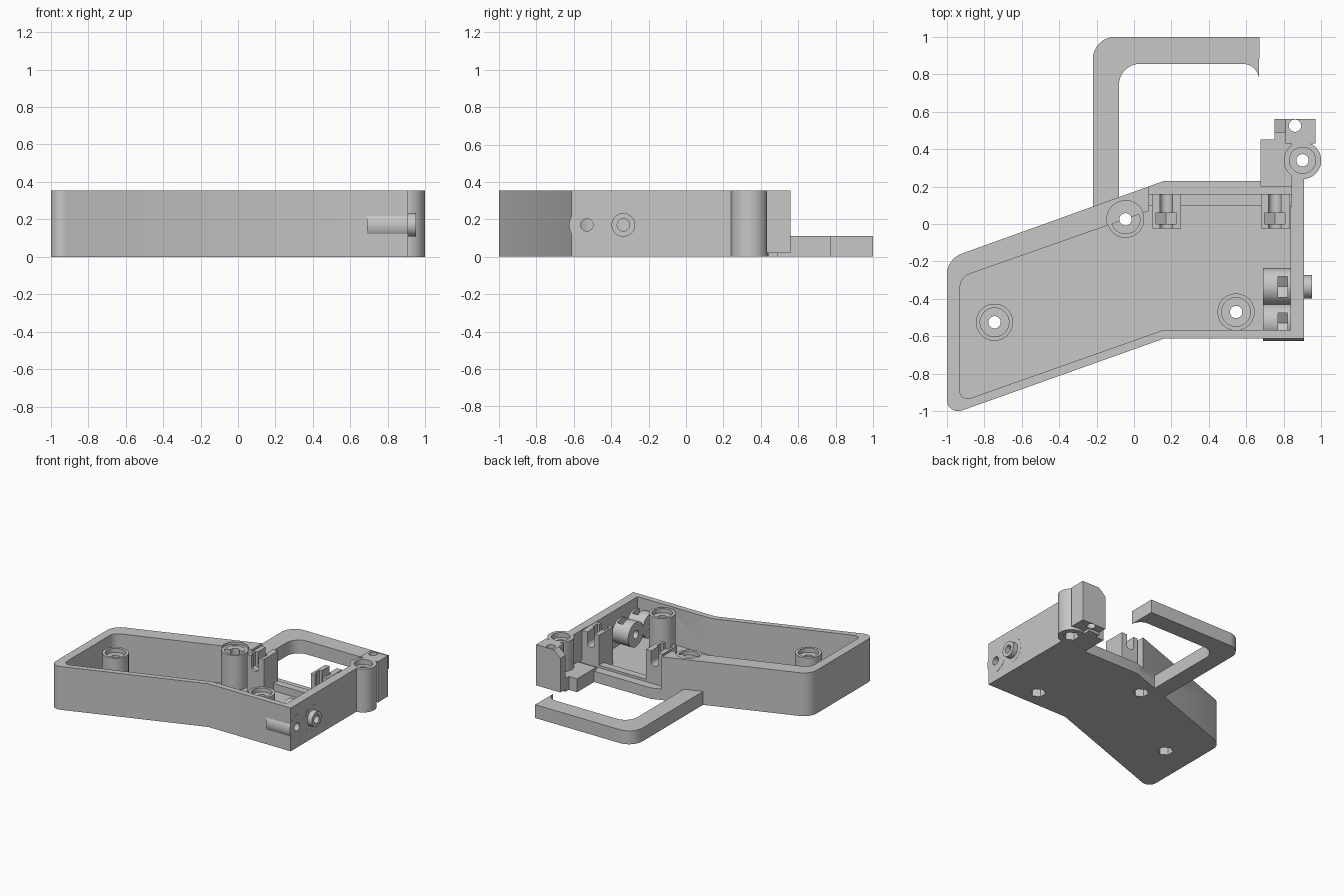
import bpy, bmesh, math
from mathutils import Matrix, Vector

if "Cube" in bpy.data.objects:
    bpy.data.objects.remove(bpy.data.objects["Cube"])

grey = bpy.data.materials.new("plain_grey")
grey.use_nodes = True
COLOUR = (0.57, 0.57, 0.57, 1)
grey.diffuse_color = COLOUR
grey.node_tree.nodes["Principled BSDF"].inputs["Base Color"].default_value = COLOUR

HEIGHT, FLOOR, POST_TOP, HOLE = 0.355, 0.05, 0.335, 0.033
QUARTER = math.pi / 2
TURN = {"z": Matrix.Identity(4),
        "y": Matrix.Rotation(QUARTER, 4, "X"),
        "x": Matrix.Rotation(QUARTER, 4, "Z") @ Matrix.Rotation(QUARTER, 4, "X")}
parts = []


def finish(name, bm, keep=True):
    bmesh.ops.recalc_face_normals(bm, faces=bm.faces)
    mesh = bpy.data.meshes.new(name)
    bm.to_mesh(mesh)
    bm.free()
    mesh.materials.append(grey)
    obj = bpy.data.objects.new(name, mesh)
    bpy.context.collection.objects.link(obj)
    if keep:
        parts.append(obj)
    else:
        obj.hide_render = True
    return obj


def rounded(points, steps=8):
    """Fillet each (x, y, radius) corner of an outline."""
    out = []
    for i, item in enumerate(points):
        p = Vector(item[:2])
        if len(item) == 2:
            out.append(p)
            continue
        r = item[2]
        a = (Vector(points[i - 1][:2]) - p).normalized()
        b = (Vector(points[(i + 1) % len(points)][:2]) - p).normalized()
        half = a.angle(b) / 2
        mid = (a + b).normalized()
        centre = p + mid * (r / math.sin(half))
        start = p + a * (r / math.tan(half)) - centre
        end = p + b * (r / math.tan(half)) - centre
        for k in range(steps + 1):
            ray = start.lerp(end, k / steps)
            out.append(centre + ray.normalized() * r)
    return out


def prism(name, points, low, high, along="z", keep=True):
    bm = bmesh.new()
    place = (lambda p: (p[0], p[1], low)) if along == "z" else (lambda p: (p[0], low, p[1]))
    face = bm.faces.new([bm.verts.new(place(p)) for p in rounded(points)])
    ext = bmesh.ops.extrude_face_region(bm, geom=[face])
    depth = high - low
    shift = (0, 0, depth) if along == "z" else (0, depth, 0)
    bmesh.ops.translate(bm, vec=shift, verts=[g for g in ext["geom"] if isinstance(g, bmesh.types.BMVert)])
    return finish(name, bm, keep)


def box(name, x, y, z, keep=True):
    return prism(name, [(x[0], y[0]), (x[1], y[0]), (x[1], y[1]), (x[0], y[1])], z[0], z[1], keep=keep)


def rod(name, centre, r, low, high, along="z", sides=40, keep=True):
    """Cylinder along an axis; centre gives the other two coordinates in order."""
    spot = list(centre)
    spot.insert("xyz".index(along), (low + high) / 2)
    bm = bmesh.new()
    bmesh.ops.create_cone(bm, cap_ends=True, segments=sides, radius1=r, radius2=r, depth=high - low,
                          matrix=Matrix.Translation(spot) @ TURN[along])
    return finish(name, bm, keep)


def cut(targets, cutter):
    for obj in targets:
        mod = obj.modifiers.new("cut", "BOOLEAN")
        mod.operation, mod.solver, mod.object = "DIFFERENCE", "EXACT", cutter
        bpy.context.view_layer.objects.active = obj
        bpy.ops.object.modifier_apply(modifier=mod.name)
    bpy.data.objects.remove(cutter)


# Open tray with a bent outline
tray = prism("tray", [(-1, -1.025, .06), (.16, -.612), (.907, -.612), (.907, .26), (.84, .26),
                      (.84, .23), (.16, .23), (-1, -.187, .12)], 0, HEIGHT)
cut([tray], prism("cavity", [(-.93, -.95, .04), (.16, -.565), (.835, -.565), (.835, .1),
                             (.08, .1), (.08, .07), (-.93, -.285, .08)], FLOOR, 1, keep=False))

# Low sill in the back wall, with a raised inner lip
cut([tray], box("sill_gap", (.08, .84), (.16, .5), (.09, 1), keep=False))
cut([tray], box("lip_gap", (.08, .84), (.09, .17), (.11, 1), keep=False))

# Screw posts with counterbores, through holes and hex pockets below
for name, c in (("left_post", (-.745, -.525)), ("back_post", (-.045, .025)), ("front_post", (.545, -.47))):
    cut([tray], rod("post_seat", c, .1, POST_TOP - .002, 1, keep=False))
    post = rod(name, c, .099, .01, POST_TOP)
    cut([post], rod("counterbore", c, .077, POST_TOP - .035, 1, keep=False))
    cut([post, tray], rod("screw_hole", c, HOLE, -.1, 1, keep=False))
    cut([post, tray], rod("hex_pocket", c, .06, -.1, .12, sides=6, keep=False))

# Clamp towers with a round-bottomed bolt groove and a hex nut slot
for name, x in (("inner_tower", .1), ("outer_tower", .68)):
    tower = box(name, (x, x + .152), (-.025, .16), (.02, HEIGHT))
    mid, level = x + .072, .27
    cut([tower], rod("bolt_groove", (mid, level), HOLE, -.2, .3, "y", keep=False))
    cut([tower], box("groove_mouth", (mid - HOLE, mid + HOLE), (-.2, .3), (level, 1), keep=False))
    cut([tower], rod("nut_seat", (mid, level), .062, 0, .06, "y", sides=6, keep=False))
    cut([tower], box("nut_mouth", (mid - .0537, mid + .0537), (0, .06), (level, 1), keep=False))

# Horizontal barrels, outer boss and cable bore on the side wall
barrels = [rod("front_barrel", (-.525, .17), .1, .69, .908, "x"),
           rod("rear_barrel", (-.335, .17), .1, .69, .908, "x")]
boss = rod("side_boss", (-.335, .17), .063, .88, .95, "x")
for barrel, y in zip(barrels, (-.53, -.335)):
    cut([barrel], rod("nut_seat", (y, .17), .0635, .77, .82, "x", sides=6, keep=False))
    cut([barrel], box("nut_mouth", (.77, .82), (y - .055, y + .055), (.17, 1), keep=False))
    cut(barrels + [tray, boss], rod("bore", (y, .17), HOLE, .5, 1.2, "x", keep=False))

# Hinge lug, shelf and end block at the back corner
shelf = prism("corner_shelf", [(.675, .2), (.85, .2), (.85, .49), (.75, .49), (.75, .45), (.675, .45)], 0, .11)
web = box("corner_web", (.84, .9), (.2, .47), (.02, HEIGHT))
lug = rod("hinge_lug", (.9, .34), .1, 0, HEIGHT)
block = box("end_block", (.81, .97), (.43, .56), (.02, HEIGHT))
prism("end_wedge", [(.75, .02), (.82, .02), (.82, HEIGHT), (.81, HEIGHT), (.75, .3)], .49, .56, "y")
cut([lug, web, tray], rod("lug_counterbore", (.9, .34), .07, POST_TOP - .02, 1, keep=False))
cut([lug, web, tray, shelf], rod("lug_hole", (.9, .34), HOLE, -.1, 1, keep=False))
cut([lug, web, tray, shelf], rod("lug_pocket", (.9, .34), .06, -.1, .12, sides=6, keep=False))
cut([block, web], rod("block_hole", (.86, .525), HOLE, -.1, 1, keep=False))

# Hooked guard loop
prism("guard_loop", [(-.22, .08), (-.08, .08), (-.08, .855, .11), (.662, .855, .085),
                     (.668, .77), (.67, 1), (-.22, 1, .12)], 0, .11)

# Smooth the round walls, keep edges sharp
bpy.ops.object.select_all(action="DESELECT")
for obj in parts:
    obj.select_set(True)
bpy.context.view_layer.objects.active = tray
bpy.ops.object.shade_smooth_by_angle(angle=math.radians(30))
